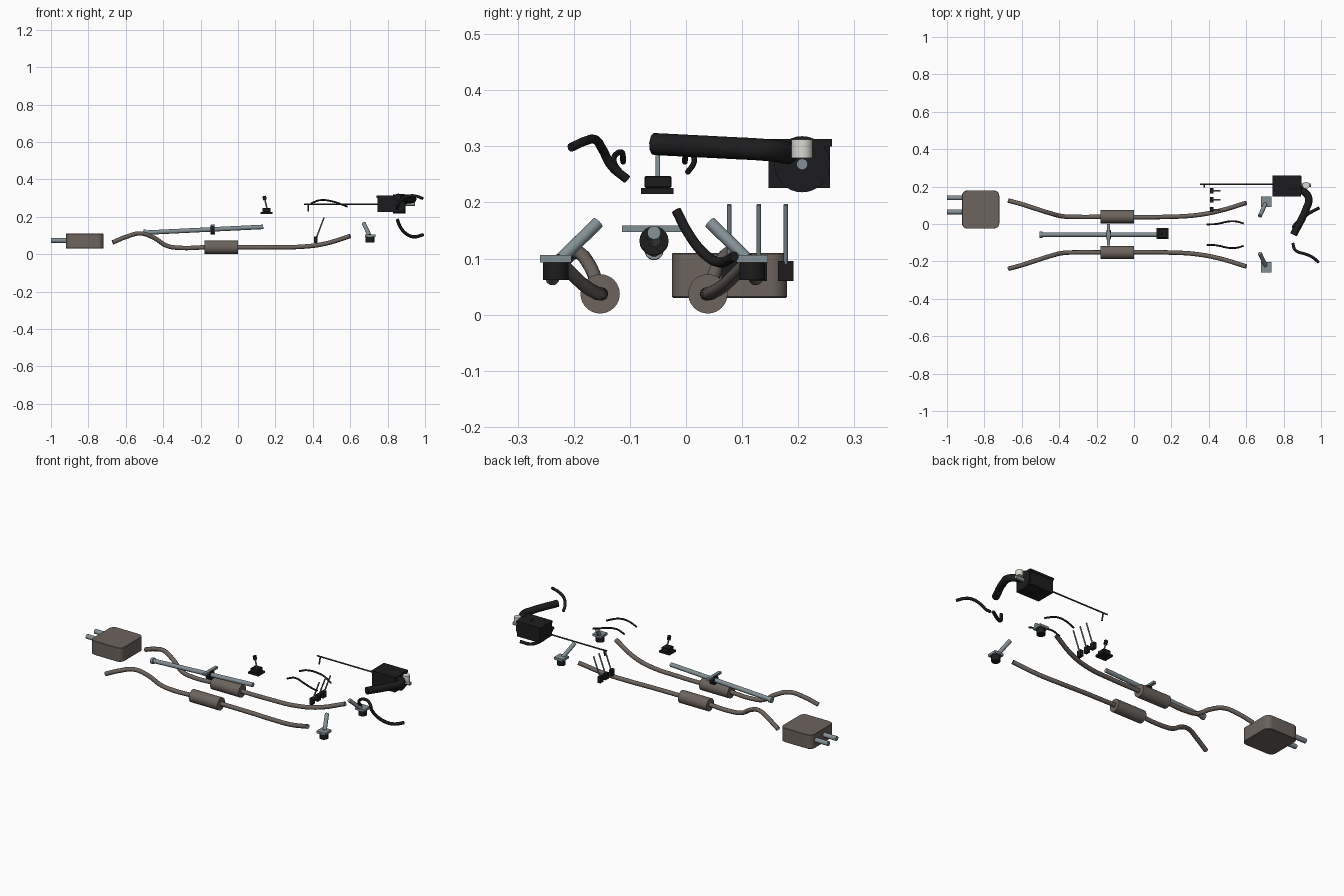
import bpy, bmesh, math
from mathutils import Vector

cube = bpy.data.objects.get("Cube")
if cube:
    bpy.data.objects.remove(cube, do_unlink=True)

MID = -0.057  # lengthwise mirror line of the paired parts


def material(name, r, g, b):
    m = bpy.data.materials.new(name)
    m.use_nodes = True
    m.diffuse_color = (r, g, b, 1)
    m.node_tree.nodes["Principled BSDF"].inputs["Base Color"].default_value = (r, g, b, 1)
    return m


brown = material("exhaust steel", 0.15, 0.125, 0.11)
grey = material("blue grey metal", 0.23, 0.28, 0.3)
black = material("black rubber", 0.012, 0.012, 0.013)
white = material("off white", 0.7, 0.69, 0.64)
dark = material("dark metal", 0.045, 0.045, 0.048)


def finish(name, bm, mat):
    mesh = bpy.data.meshes.new(name)
    bm.to_mesh(mesh)
    bm.free()
    ob = bpy.data.objects.new(name, mesh)
    bpy.context.collection.objects.link(ob)
    mesh.materials.append(mat)
    bpy.ops.object.select_all(action="DESELECT")
    ob.select_set(True)
    bpy.context.view_layer.objects.active = ob
    bpy.ops.object.shade_smooth_by_angle(angle=math.radians(35))
    return ob


def box(name, lo, hi, mat, corner=0.0, edge=0.0):
    """Box between two corners, with optional rounded upright edges."""
    lo, hi = Vector(lo), Vector(hi)
    size, mid = hi - lo, (lo + hi) / 2
    bm = bmesh.new()
    bmesh.ops.create_cube(bm, size=1)
    for v in bm.verts:
        v.co = mid + Vector(a * b for a, b in zip(v.co, size))
    if corner:
        upright = [e for e in bm.edges
                   if abs(e.verts[0].co.z - e.verts[1].co.z) > size.z / 2]
        bmesh.ops.bevel(bm, geom=upright, offset=corner, segments=5,
                        profile=0.5, affect="EDGES")
    if edge:
        bmesh.ops.bevel(bm, geom=bm.edges[:], offset=edge, segments=1, affect="EDGES")
    return finish(name, bm, mat)


def rod(name, a, b, radius, mat, sides=20):
    """Cylinder between two points."""
    a, b = Vector(a), Vector(b)
    bm = bmesh.new()
    bmesh.ops.create_cone(bm, cap_ends=True, segments=sides, radius1=radius,
                          radius2=radius, depth=(b - a).length)
    turn = (b - a).to_track_quat("Z", "Y")
    for v in bm.verts:
        v.co = turn @ v.co + (a + b) / 2
    return finish(name, bm, mat)


def pipe(name, points, radius, mat, caps=True):
    """Round pipe swept along a smooth path."""
    cu = bpy.data.curves.new(name, "CURVE")
    cu.dimensions = "3D"
    cu.bevel_depth = radius
    cu.bevel_resolution = 3
    cu.use_fill_caps = caps
    sp = cu.splines.new("BEZIER")
    sp.resolution_u = 8
    sp.bezier_points.add(len(points) - 1)
    for bp, p in zip(sp.bezier_points, points):
        bp.co = p
        bp.handle_left_type = bp.handle_right_type = "AUTO"
    cu.materials.append(mat)
    ob = bpy.data.objects.new(name, cu)
    bpy.context.collection.objects.link(ob)
    return ob


# Rear muffler with twin tips
box("muffler", (-0.92, -0.025, 0.03), (-0.72, 0.18, 0.11), brown, corner=0.03, edge=0.002)
for i, y in enumerate((0.065, 0.14)):
    rod(f"tail_tip_{i}", (-1, y, 0.073), (-0.91, y, 0.073), 0.013, grey)

# Mirrored pairs: exhaust run, resonator, mount and thin hose
for side, s in (("left", 1), ("right", -1)):
    def at(x, off, z):
        return (x, MID + s * off, z)

    pipe(f"exhaust_pipe_{side}", [
        at(-0.67, 0.182, 0.063), at(-0.6, 0.163, 0.092), at(-0.52, 0.137, 0.111),
        at(-0.45, 0.115, 0.088), at(-0.38, 0.098, 0.045), at(-0.31, 0.095, 0.034),
        at(-0.17, 0.095, 0.037), at(0.17, 0.095, 0.037), at(0.34, 0.105, 0.04),
        at(0.46, 0.128, 0.055), at(0.6, 0.17, 0.097)], 0.012, brown, caps=False)
    rod(f"resonator_{side}", at(-0.18, 0.096, 0.037), at(0, 0.096, 0.037), 0.035, brown, 32)

    # Mount: rubber block, plate and slanted arm
    x, y = 0.706, MID + s * 0.175
    rod(f"mount_rubber_{side}", (x, y, 0.062), (x, y, 0.095), 0.023, black)
    box(f"mount_plate_{side}", (x - 0.028, y - 0.028, 0.093), (x + 0.028, y + 0.028, 0.106), grey)
    rod(f"mount_arm_{side}", at(0.703, 0.165, 0.1), at(0.673, 0.1, 0.164), 0.011, grey)

    pipe(f"thin_hose_{side}", [
        at(0.39, 0.055, 0.272), at(0.44, 0.057, 0.289), at(0.51, 0.071, 0.281),
        at(0.55, 0.07, 0.268), at(0.585, 0.06, 0.254)], 0.005, black)

# Drive shaft with end flange, bearing and crossbar
rod("drive_shaft", (-0.5, MID, 0.115), (0.135, MID, 0.146), 0.012, grey)
rod("shaft_flange", (-0.505, MID, 0.114), (-0.49, MID, 0.115), 0.017, grey)
rod("shaft_bearing", (-0.147, MID, 0.131), (-0.125, MID, 0.132), 0.026, black)
box("shaft_crossbar", (-0.145, MID - 0.057, 0.147), (-0.127, MID + 0.057, 0.159), grey)

# Gear lever
box("lever_base", (0.12, -0.08, 0.215), (0.185, -0.022, 0.226), black)
box("lever_boot", (0.13, -0.074, 0.226), (0.175, -0.026, 0.247), black, edge=0.002)
rod("lever_stick", (0.155, -0.05, 0.245), (0.143, -0.05, 0.295), 0.004, grey, 12)
rod("lever_knob", (0.144, -0.05, 0.29), (0.14, -0.05, 0.311), 0.01, black)

# Three pedals
for i, y in enumerate((0.077, 0.13, 0.178)):
    rod(f"pedal_arm_{i}", (0.46, y, 0.196), (0.418, y, 0.085), 0.004, grey, 12)
    box(f"pedal_pad_{i}", (0.407, y - 0.014, 0.06), (0.424, y + 0.014, 0.096), black)

# Air box, filter drum, cap and support rod
box("air_box", (0.745, 0.147, 0.226), (0.89, 0.257, 0.302), black)
box("air_box_lid", (0.741, 0.146, 0.3), (0.894, 0.26, 0.313), black)
rod("filter_drum", (0.83, 0.207, 0.268), (0.895, 0.207, 0.268), 0.05, black, 32)
rod("sensor_stub", (0.89, 0.207, 0.268), (0.945, 0.207, 0.268), 0.01, grey)
rod("white_cap", (0.92, 0.207, 0.279), (0.92, 0.207, 0.312), 0.019, white)
rod("support_rod", (0.352, 0.212, 0.268), (0.75, 0.212, 0.268), 0.004, dark, 12)
rod("rod_hook", (0.375, 0.207, 0.268), (0.375, 0.198, 0.23), 0.004, dark, 12)

# Intake duct and loose hoses
pipe("intake_duct", [
    (0.87, 0.185, 0.285), (0.91, 0.172, 0.29), (0.934, 0.135, 0.294),
    (0.92, 0.08, 0.297), (0.853, -0.057, 0.304)], 0.02, black)
pipe("upper_hose", [
    (0.85, -0.105, 0.241), (0.857, -0.132, 0.264), (0.875, -0.148, 0.293),
    (0.92, -0.162, 0.312), (0.955, -0.178, 0.31), (0.987, -0.205, 0.298)], 0.008, black)
pipe("lower_hose", [
    (0.852, -0.017, 0.185), (0.868, 0.004, 0.145), (0.9, 0.032, 0.109),
    (0.94, 0.06, 0.093), (0.99, 0.086, 0.104)], 0.009, black)
